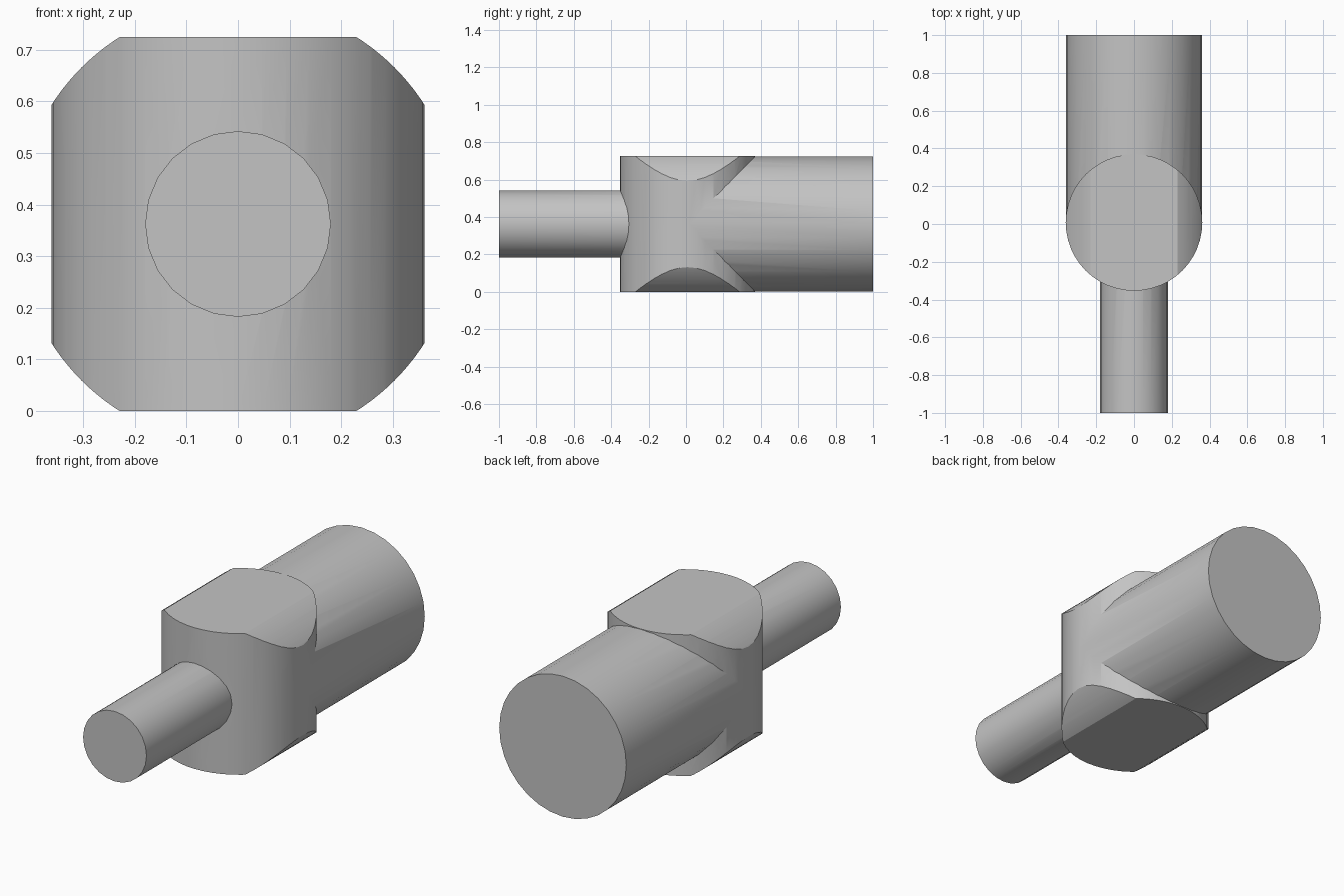
import bpy
import bmesh
import math
from mathutils import Matrix

old = bpy.data.objects.get("Cube")
if old:
    bpy.data.objects.remove(old, do_unlink=True)

MID_Z = 0.3625     # height of the shaft axis
HUB_Y = 0.008      # centre of the upright hub

grey = bpy.data.materials.new("plain grey")
grey.use_nodes = True
colour = (0.55, 0.55, 0.55, 1)
grey.diffuse_color = colour
grey.node_tree.nodes["Principled BSDF"].inputs["Base Color"].default_value = colour


def cylinder(name, radius, length, centre, sides, along_y=True):
    bm = bmesh.new()
    bmesh.ops.create_cone(bm, cap_ends=True, segments=sides,
                          radius1=radius, radius2=radius, depth=length)
    turn = Matrix.Rotation(math.pi / 2 if along_y else 0, 4, 'X')
    bm.transform(Matrix.Translation(centre) @ turn)
    mesh = bpy.data.meshes.new(name)
    bm.to_mesh(mesh)
    bm.free()
    mesh.materials.append(grey)
    obj = bpy.data.objects.new(name, mesh)
    bpy.context.collection.objects.link(obj)
    return obj


def combine(target, other, operation):
    mod = target.modifiers.new(operation.lower(), 'BOOLEAN')
    mod.operation = operation
    mod.solver = 'EXACT'
    mod.object = other
    bpy.context.view_layer.objects.active = target
    bpy.ops.object.modifier_apply(modifier=mod.name)
    bpy.data.objects.remove(other, do_unlink=True)


# Upright hub, its side corners turned off around the shaft axis
hub = cylinder("hub_with_shafts", 0.3615, 2 * MID_Z, (0, HUB_Y, MID_Z), 48, False)
turning = cylinder("turning_cutter", 0.429, 2, (0, 0, MID_Z), 96)
turning.hide_render = True
combine(hub, turning, 'INTERSECT')

# Thick shaft at the back
thick = cylinder("thick_shaft", 0.361, 1 - HUB_Y, (0, (1 + HUB_Y) / 2, MID_Z), 32)
combine(hub, thick, 'UNION')

# Thin shaft at the front
thin = cylinder("thin_shaft", 0.18, 0.9, (0, -0.55, MID_Z), 24)
combine(hub, thin, 'UNION')

bpy.ops.object.select_all(action='DESELECT')
hub.select_set(True)
bpy.context.view_layer.objects.active = hub
bpy.ops.object.shade_smooth_by_angle(angle=math.radians(30))
